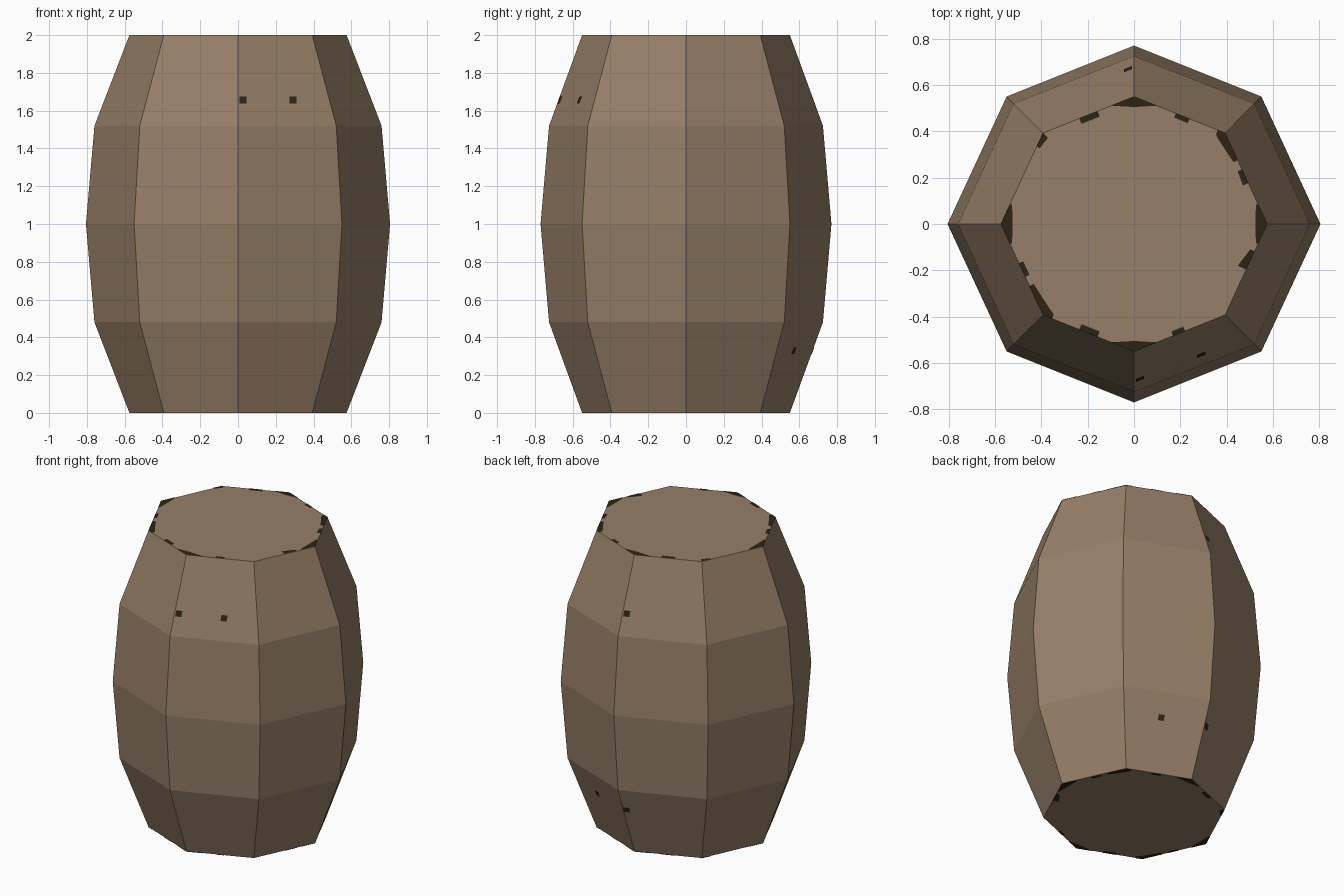
import bpy
import math
from mathutils import Vector

if "Cube" in bpy.data.objects:
    bpy.data.objects.remove(bpy.data.objects["Cube"])

def material(name, rgb):
    m = bpy.data.materials.new(name)
    m.diffuse_color = (*rgb, 1)
    m.use_nodes = True
    m.node_tree.nodes["Principled BSDF"].inputs["Base Color"].default_value = m.diffuse_color
    return m

wood = material("brown wood", (0.305, 0.212, 0.138))
dark = material("dark worn wood", (0.026, 0.017, 0.007))

# Barrel profile: height, x radius, y radius, diagonal offset
RINGS = [(0, 0.575, 0.55, 0.393), (0.48, 0.76, 0.725, 0.52),
         (1, 0.805, 0.77, 0.55), (1.52, 0.76, 0.725, 0.52),
         (2, 0.575, 0.55, 0.393)]

def ring(z, rx, ry, d):
    return [Vector(p) for p in ((rx, 0, z), (d, d, z), (0, ry, z), (-d, d, z),
                                (-rx, 0, z), (-d, -d, z), (0, -ry, z), (d, -d, z))]

def make(name, verts, faces, mat):
    mesh = bpy.data.meshes.new(name)
    mesh.from_pydata(verts, [], faces)
    mesh.materials.append(mat)
    ob = bpy.data.objects.new(name, mesh)
    bpy.context.collection.objects.link(ob)
    return ob

# Barrel body with closed lids
rings = [ring(*r) for r in RINGS]
faces = [list(range(7, -1, -1)), list(range(32, 40))]
for r in range(4):
    for k in range(8):
        n = (k + 1) % 8
        faces.append((r * 8 + k, r * 8 + n, r * 8 + 8 + n, r * 8 + 8 + k))
make("barrel_body", [v for r in rings for v in r], faces, wood)

# Worn dark chips along the lid rims: side, start, end, depth at start, depth at end
CHIPS = [(0, 0, .22, .05, .01), (7, .78, 1, .01, .05),
         (3, .78, 1, .01, .05), (4, 0, .22, .05, .01),
         (1, .75, 1, 0, .045), (2, 0, .25, .045, 0),
         (5, .75, 1, 0, .045), (6, 0, .25, .045, 0),
         (0, .45, .6, .025, .02), (0, .7, 1, .02, .04), (1, 0, .08, .04, .02),
         (1, .39, .54, .02, .02), (2, .4, .6, .025, .025), (3, 0, .15, .03, .015),
         (4, .43, .58, .02, .02), (4, .68, 1, .02, .04), (5, 0, .1, .04, .02),
         (5, .4, .6, .025, .025), (6, .43, .56, .02, .02), (7, .5, .7, .04, .02)]

def rim_chips(name, corners, z, flip):
    verts, polys = [], []
    for side, t0, t1, d0, d1 in CHIPS:
        a, b = corners[side], corners[(side + 1) % 8]
        edge = (b - a).normalized()
        inward = Vector((-edge.y, edge.x, 0))
        p, q = a.lerp(b, t0), a.lerp(b, t1)
        # inner points at a corner slide toward the lid centre
        def inner(v, t, d):
            return v + (-Vector((v.x, v.y, 0)).normalized() if t in (0, 1) else inward) * d
        quad = [p, q, inner(q, t1, d1), inner(p, t0, d0)]
        i = len(verts)
        verts += [Vector((v.x, v.y, z)) for v in quad]
        f = [i, i + 1, i + 2, i + 3]
        polys.append(f[::-1] if flip else f)
    make(name, verts, polys, dark)

rim_chips("top_rim_chips", rings[4], 2.002, False)
rim_chips("bottom_rim_chips", rings[0], -0.002, True)

# Small dark nail marks on the sloping staves: x position, height, side
def nail_mark(x, z, side):
    lo, hi = (rings[0], rings[1]) if z < 1 else (rings[3], rings[4])
    a, b, c = lo[side], lo[(side + 1) % 8], hi[side]
    n = (b - a).cross(c - a).normalized()
    s = 0.018
    verts = []
    for dx, dz in ((-s, -s), (s, -s), (s, s), (-s, s)):
        px, pz = x + dx, z + dz
        py = a.y - (n.x * (px - a.x) + n.z * (pz - a.z)) / n.y
        verts.append(Vector((px, py, pz)) + n * 0.003)
    make("nail_mark", verts, [(0, 1, 2, 3) if n.y < 0 else (3, 2, 1, 0)], dark)

for x, z, side in ((.025, 1.655, 6), (.29, 1.655, 6), (-.025, 1.655, 2),
                   (-.02, .33, 2), (.26, .33, 1)):
    nail_mark(x, z, side)
